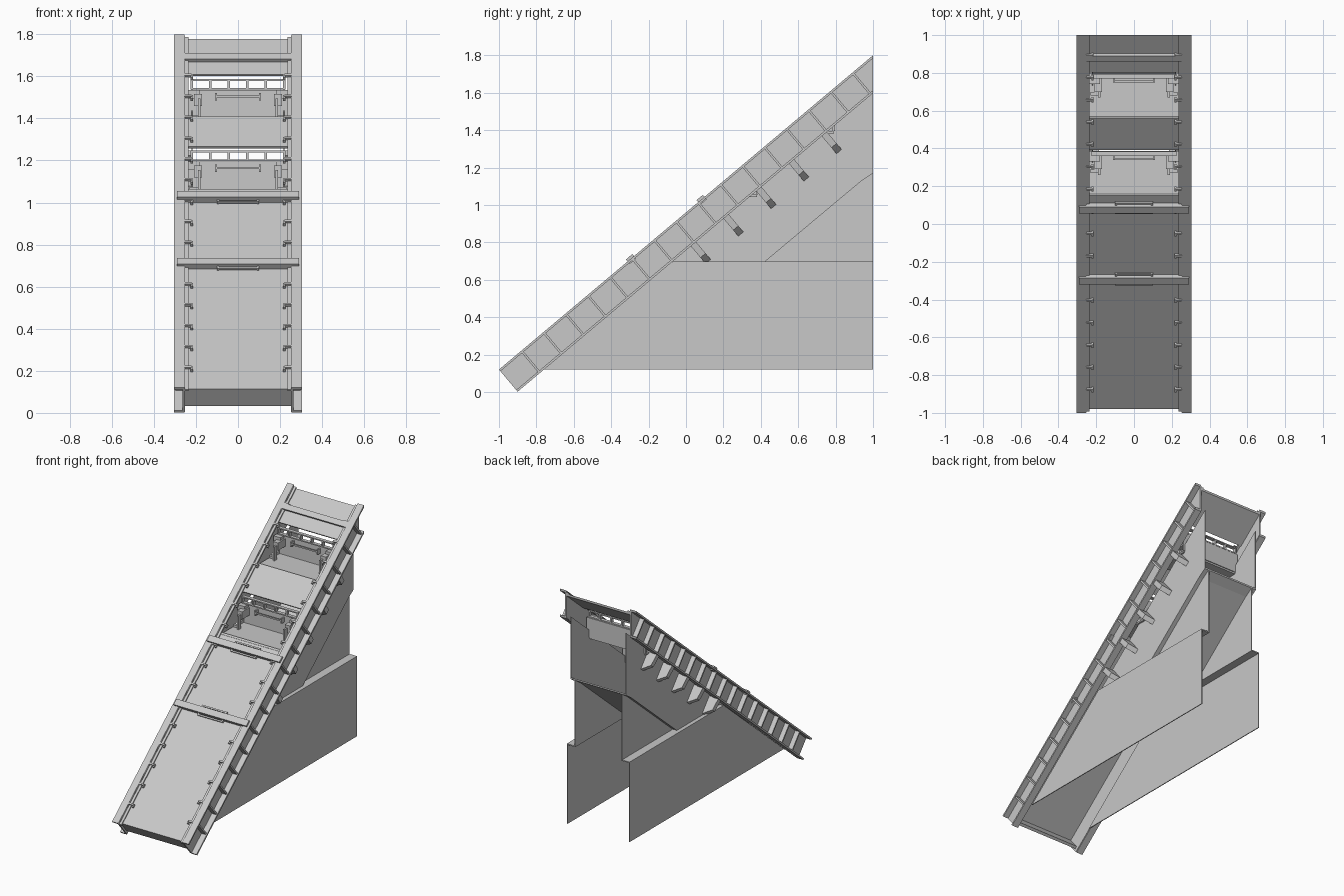
import bpy, bmesh, math
from mathutils import Vector

cube = bpy.data.objects.get("Cube")
if cube:
    bpy.data.objects.remove(cube)

grey = bpy.data.materials.new("light grey")
grey.use_nodes = True
grey.diffuse_color = (0.58, 0.58, 0.58, 1)
grey.node_tree.nodes["Principled BSDF"].inputs["Base Color"].default_value = (0.58, 0.58, 0.58, 1)

ANGLE = math.atan(0.84)
C, S = math.cos(ANGLE), math.sin(ANGLE)


def ramp(x, s, t):
    """Point at distance s up the ramp and depth t below its top surface."""
    return Vector((x, -1 + s * C + t * S, 0.12 + s * S - t * C))


def along(y):
    return (y + 1) / C


def level(x, y, z):
    return Vector((x, y, z))


def prism(bm, loop_a, loop_b):
    a = [bm.verts.new(p) for p in loop_a]
    b = [bm.verts.new(p) for p in loop_b]
    bm.faces.new(a)
    bm.faces.new(b[::-1])
    for i in range(len(a)):
        j = (i + 1) % len(a)
        bm.faces.new((a[j], a[i], b[i], b[j]))


def box(bm, frame, xs, us, vs):
    corners = [(us[0], vs[0]), (us[1], vs[0]), (us[1], vs[1]), (us[0], vs[1])]
    prism(bm, [frame(xs[0], u, v) for u, v in corners],
          [frame(xs[1], u, v) for u, v in corners])


def finish(name, bm, mirror=False, trim=False):
    if trim:  # vertical cut at the upper end
        cut = bmesh.ops.bisect_plane(bm, geom=bm.verts[:] + bm.edges[:] + bm.faces[:],
                                     plane_co=(0, 1, 0), plane_no=(0, 1, 0), clear_outer=True)
        edges = [e for e in cut["geom_cut"] if isinstance(e, bmesh.types.BMEdge)]
        bmesh.ops.holes_fill(bm, edges=edges)
    if mirror:
        copy = bmesh.ops.duplicate(bm, geom=bm.verts[:] + bm.edges[:] + bm.faces[:])
        for v in copy["geom"]:
            if isinstance(v, bmesh.types.BMVert):
                v.co.x = -v.co.x
    bmesh.ops.recalc_face_normals(bm, faces=bm.faces[:])
    mesh = bpy.data.meshes.new(name)
    bm.to_mesh(mesh)
    bm.free()
    mesh.materials.append(grey)
    bpy.context.collection.objects.link(bpy.data.objects.new(name, mesh))


def boxes(name, frame, parts, mirror=False, trim=False):
    bm = bmesh.new()
    for part in parts:
        box(bm, frame, *part)
    finish(name, bm, mirror, trim)


def plate(name, x, thick, outline):
    bm = bmesh.new()
    prism(bm, [level(x, y, z) for y, z in outline],
          [level(x - thick, y, z) for y, z in outline])
    finish(name, bm, mirror=True)


FULL = (0, 2.9)

# Side channels: web, flanges and inner lip
boxes("side_beams", ramp, [
    ((0.252, 0.264), FULL, (0.004, 0.15)),
    ((0.255, 0.305), FULL, (0, 0.012)),
    ((0.255, 0.305), FULL, (0.143, 0.155)),
    ((0.235, 0.253), FULL, (0.01, 0.022)),
], mirror=True, trim=True)

# Outer stiffeners and inner clips at an even pitch
stations = [along(-0.88 + 0.118 * i) for i in range(16)]
boxes("beam_ribs", ramp, [((0.262, 0.298), (s - 0.006, s + 0.006), (0.01, 0.145))
                          for s in stations], mirror=True, trim=True)
clips = []
for s in stations:
    clips.append(((0.22, 0.255), (s - 0.006, s + 0.006), (0, 0.012)))
    clips.append(((0.215, 0.225), (s - 0.018, s + 0.006), (0.004, 0.02)))
boxes("rail_clips", ramp, clips, mirror=True, trim=True)

# Ramp deck between the two openings, with a closed lower end
deck = [((-0.254, 0.254), (along(a), along(b)), (0.018, 0.03))
        for a, b in ((-0.99, 0.14), (0.38, 0.55), (0.79, 1.2))]
deck.append(((-0.254, 0.254), (along(-0.99), along(-0.975)), (0.018, 0.125)))
boxes("ramp_deck", ramp, deck, trim=True)

# Cross bars with thin grab rails
bars, rails = [], []
for y in (-0.295, 0.082):
    s = along(y)
    bars.append(((-0.29, 0.29), (s - 0.022, s + 0.022), (-0.014, 0.018)))
    for d in (-0.034, 0.034):
        rails.append(((-0.1, 0.1), (s + d - 0.005, s + d + 0.005), (0, 0.01)))
        for x in (-0.1, 0.09):
            rails.append(((x, x + 0.01), (s + min(d, 0), s + max(d, 0)), (0, 0.018)))
bars.append(((-0.26, 0.26), (along(0.86), along(0.89)), (0, 0.02)))
boxes("cross_bars", ramp, bars)
boxes("grab_rails", ramp, rails)

# Recessed landings, slotted lintels and side fittings in each opening
for label, y, z in (("lower", 0.14, 1.055), ("upper", 0.55, 1.395)):
    back = y + 0.24
    boxes(label + "_landing", level, [
        ((-0.235, 0.235), (y, back), (z - 0.012, z)),
        ((-0.235, 0.235), (back - 0.006, back + 0.006), (z, z + 0.14)),
    ])
    frame = [((-0.225, 0.225), (back - 0.02, back + 0.005), (z + h, z + h + 0.008))
             for h in (0.142, 0.184)]
    for i in range(6):
        x = -0.22 + 0.088 * i
        frame.append(((x - 0.005, x + 0.005), (back - 0.02, back + 0.005), (z + 0.142, z + 0.19)))
    boxes(label + "_lintel", level, frame)
    boxes(label + "_fittings", level, [
        ((0.17, 0.21), (back - 0.09, back), (z + 0.065, z + 0.12)),
        ((0.18, 0.235), (back - 0.05, back), (z + 0.1, z + 0.14)),
        ((0.178, 0.19), (back - 0.12, back - 0.09), (z, z + 0.1)),
        ((0.19, 0.23), (back - 0.11, back - 0.09), (z + 0.005, z + 0.02)),
    ], mirror=True)
    boxes(label + "_handle", level, [
        ((-0.11, 0.11), (back - 0.04, back - 0.03), (z + 0.105, z + 0.115)),
        ((-0.11, -0.1), (back - 0.04, back), (z + 0.09, z + 0.125)),
        ((0.1, 0.11), (back - 0.04, back), (z + 0.09, z + 0.125)),
    ])

# Supporting walls, stepping inward above the base
plate("base_walls", 0.25, 0.006, [(-0.76, 0.12), (1, 0.12), (1, 0.695), (-0.075, 0.695)])
plate("upper_walls", 0.222, 0.006, [(-0.12, 0.67), (-0.04, 0.665), (0, 0.695), (0.42, 0.695),
                                    (0.94, 1.13), (1, 1.17), (1, 1.62), (-0.12, 0.68)])
plate("inner_walls", 0.19, 0.006, [(0.42, 0.695), (1, 0.695), (1, 1.17), (0.94, 1.13)])
boxes("base_ledges", level, [((0.184, 0.25), (-0.07, 1), (0.689, 0.697))], mirror=True)

# Sloping floor of the upper chamber
bm = bmesh.new()
floor = [(0.42, 0.697), (0.94, 1.13), (1, 1.17), (1, 1.182), (0.94, 1.142), (0.42, 0.709)]
prism(bm, [level(-0.222, y, z) for y, z in floor], [level(0.222, y, z) for y, z in floor])
finish("chamber_floor", bm)

# Tapered brackets under the beams
bm = bmesh.new()
outline = [(0.218, 0.15), (0.295, 0.15), (0.285, 0.235), (0.218, 0.28)]
for i in range(5):
    s = along(-0.06 + 0.175 * i)
    prism(bm, [ramp(x, s - 0.018, t) for x, t in outline],
          [ramp(x, s + 0.018, t) for x, t in outline])
finish("beam_brackets", bm, mirror=True)
